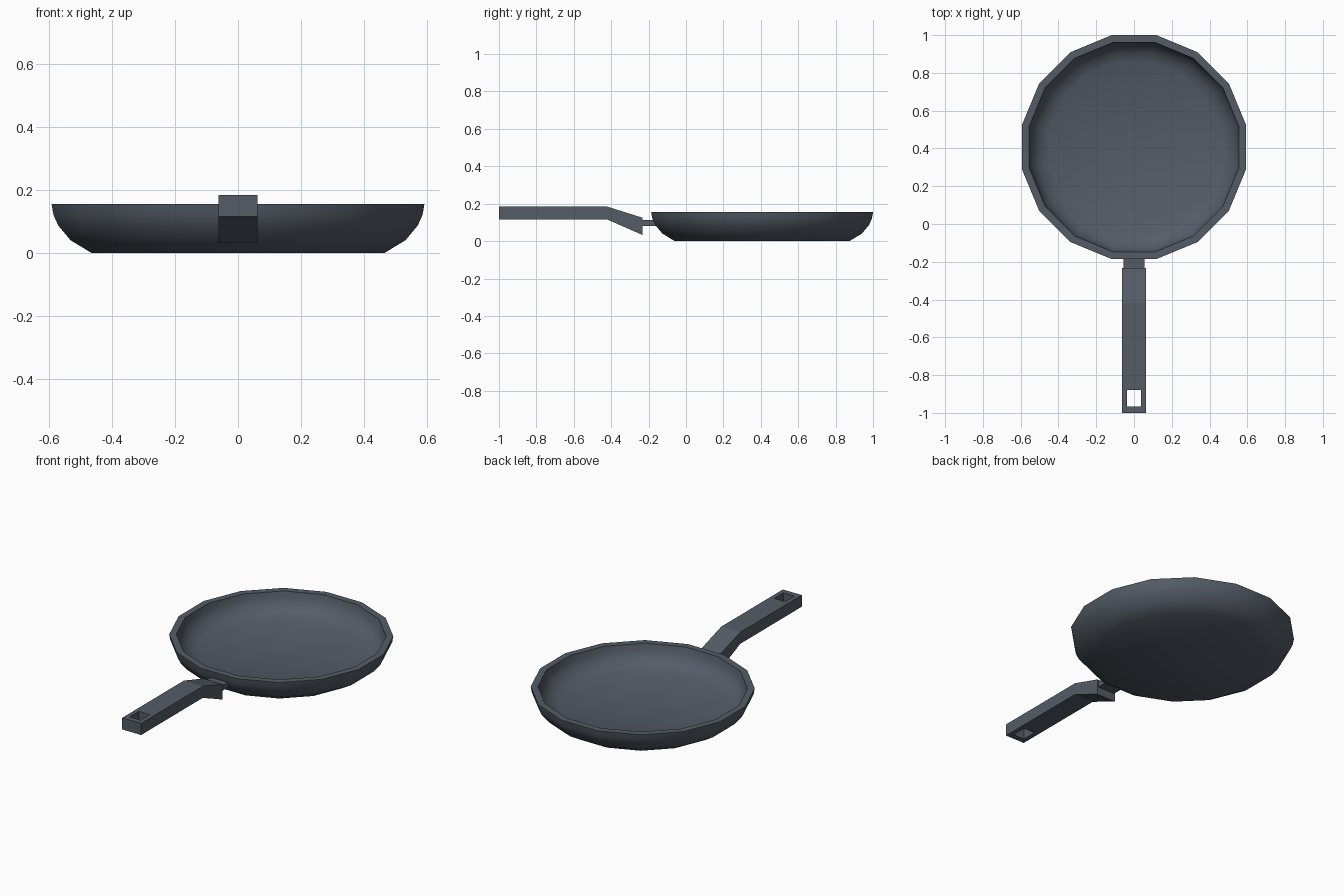
import bpy, bmesh, math

if "Cube" in bpy.data.objects:
    bpy.data.objects.remove(bpy.data.objects["Cube"])

slate = bpy.data.materials.new("slate_grey")
slate.diffuse_color = (0.088, 0.107, 0.133, 1)
slate.use_nodes = True
slate.node_tree.nodes["Principled BSDF"].inputs["Base Color"].default_value = slate.diffuse_color


def make_object(name, bm):
    bmesh.ops.recalc_face_normals(bm, faces=bm.faces)
    mesh = bpy.data.meshes.new(name)
    bm.to_mesh(mesh)
    bm.free()
    mesh.materials.append(slate)
    ob = bpy.data.objects.new(name, mesh)
    bpy.context.collection.objects.link(ob)
    return ob


def box(name, x, y0, y1, z0, z1):
    return extrude(name, [(y0, z0), (y1, z0), (y1, z1), (y0, z1)], x)


def extrude(name, profile, x):
    """Side profile (y, z) extruded across from -x to x."""
    bm = bmesh.new()
    face = bm.faces.new([bm.verts.new((-x, y, z)) for y, z in profile])
    new = bmesh.ops.extrude_face_region(bm, geom=[face])["geom"]
    verts = [v for v in new if isinstance(v, bmesh.types.BMVert)]
    bmesh.ops.translate(bm, vec=(2 * x, 0, 0), verts=verts)
    return make_object(name, bm)


# Pan: closed wall profile (apothem, z) swept around 16 sides
SIDES, CENTRE_Y = 16, 0.407
profile = [(0.467, 0), (0.533, 0.04), (0.572, 0.087), (0.587, 0.12), (0.593, 0.155),
           (0.555, 0.155), (0.548, 0.12), (0.535, 0.092), (0.505, 0.06), (0.45, 0.035)]
bm = bmesh.new()
rings = []
for a, z in profile:
    r = a / math.cos(math.pi / SIDES)
    angles = [(i + 0.5) * math.tau / SIDES for i in range(SIDES)]
    rings.append([bm.verts.new((r * math.cos(t), CENTRE_Y + r * math.sin(t), z)) for t in angles])
for lo, hi in zip(rings, rings[1:]):
    for i in range(SIDES):
        j = (i + 1) % SIDES
        bm.faces.new((lo[i], lo[j], hi[j], hi[i]))
bm.faces.new(rings[0][::-1])
bm.faces.new(rings[-1])
pan = make_object("pan", bm)
bpy.context.view_layer.objects.active = pan
pan.select_set(True)
bpy.ops.object.shade_smooth_by_angle(angle=math.radians(50))

# Bracket joining the handle to the pan wall
box("handle_bracket", 0.055, -0.25, -0.15, 0.08, 0.112)

# Bent handle with hanging hole
handle = extrude("handle", [(-1, 0.115), (-0.42, 0.115), (-0.233, 0.033), (-0.233, 0.125),
                            (-0.42, 0.184), (-1, 0.184)], 0.0625)
cutter = box("hole_cutter", 0.036, -0.967, -0.88, 0, 0.3)
cutter.hide_render = True
cutter.hide_set(True)
cut = handle.modifiers.new("hanging_hole", "BOOLEAN")
cut.operation = "DIFFERENCE"
cut.solver = "EXACT"
cut.object = cutter
